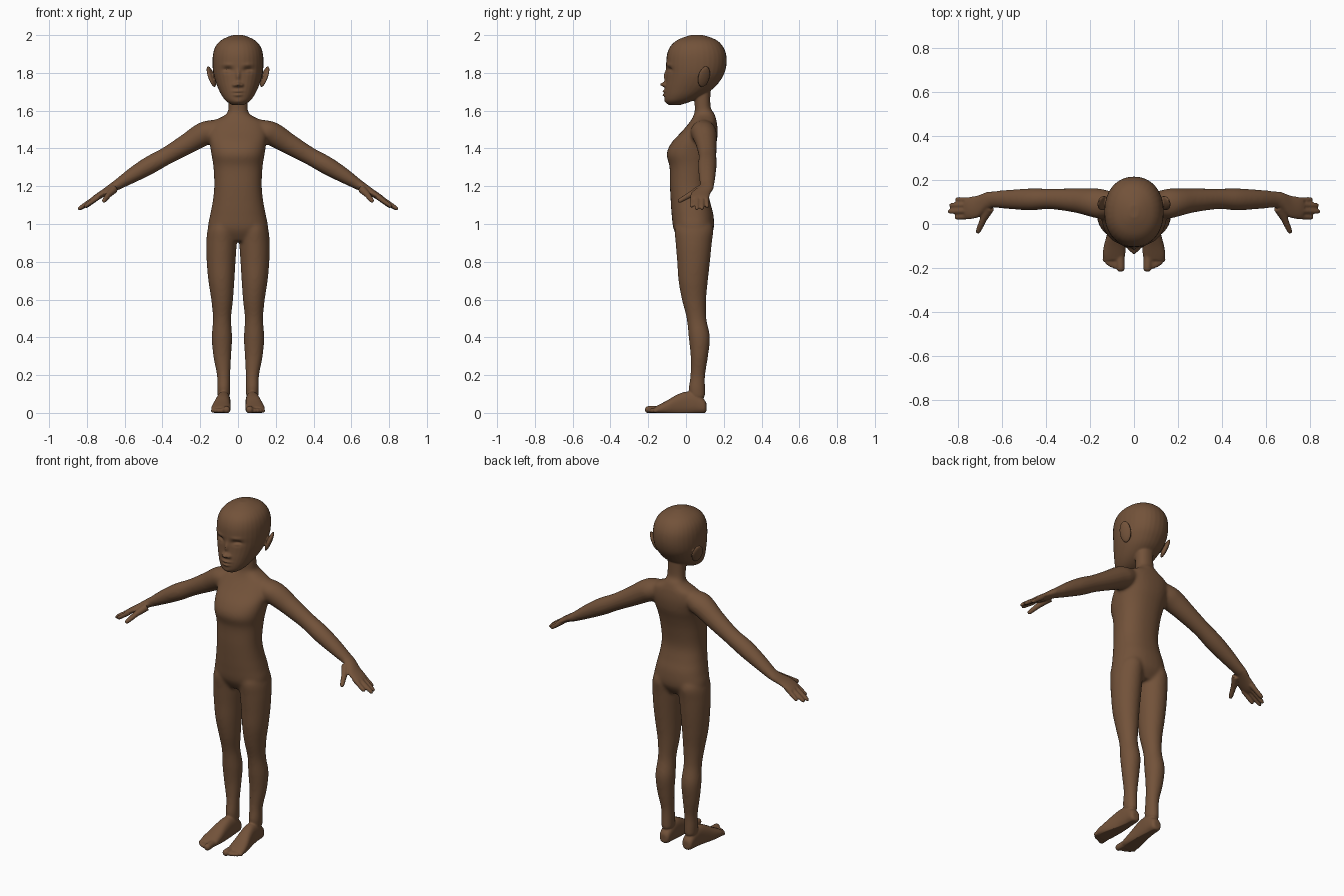
import bpy, bmesh, math
from mathutils import Vector, Matrix

skin = bpy.data.materials.new("brown_skin")
skin.diffuse_color = (0.17, 0.085, 0.042, 1)
X, Y, Z = Vector((1, 0, 0)), Vector((0, 1, 0)), Vector((0, 0, 1))


def spline(rows, steps=6):
    """Smoothly interpolate rows of numbers."""
    out = []
    for i in range(len(rows) - 1):
        p = [rows[max(0, min(len(rows) - 1, i + k))] for k in (-1, 0, 1, 2)]
        for s in range(steps):
            t = s / steps
            out.append([0.5 * (2 * b + (c - a) * t + (2 * a - 5 * b + 4 * c - d) * t * t
                               + (3 * b - a - 3 * c + d) * t ** 3) for a, b, c, d in zip(*p)])
    return out + [list(rows[-1])]


def loft(bm, rows, u, v, side=1, power=2.0, n=32):
    """Skin ellipse-like sections (cx, cy, cz, radius_u, radius_v)."""
    rings = []
    for cx, cy, cz, a, b in spline(rows):
        ring = []
        for k in range(n):
            t = 2 * math.pi * k / n
            c, s = math.cos(t), math.sin(t)
            q = Vector((cx, cy, cz))
            q += u * a * math.copysign(abs(c) ** (2 / power), c)
            q += v * b * math.copysign(abs(s) ** (2 / power), s)
            ring.append(bm.verts.new((q.x * side, q.y, q.z)))
        rings.append(ring)
    for r0, r1 in zip(rings, rings[1:]):
        for k in range(n):
            bm.faces.new((r0[k], r0[(k + 1) % n], r1[(k + 1) % n], r1[k]))
    bm.faces.new(rings[0][::-1])
    bm.faces.new(rings[-1])


def upright(bm, rows, side=1, power=2.0):
    """Vertical loft from rows (z, xmin, xmax, ymin, ymax)."""
    loft(bm, [((x0 + x1) / 2, (y0 + y1) / 2, z, (x1 - x0) / 2, (y1 - y0) / 2)
              for z, x0, x1, y0, y1 in rows], X, Y, side, power)


def digit(bm, p, q, r0, r1, side):
    """Round-tipped finger or toe."""
    p, q = Vector(p), Vector(q)
    d = (q - p).normalized()
    u = d.cross(Z).normalized()
    rows = [(*p.lerp(q, t), r, r) for t, r in
            ((0, r0), (0.45, (r0 + r1) / 2), (0.82, r1), (0.95, r1 * 0.75), (1, r1 * 0.3))]
    loft(bm, rows, u, u.cross(d), side, n=16)


def fuse(bm, name, voxel, rounds):
    """Merge overlapping parts into one smooth skin."""
    bmesh.ops.recalc_face_normals(bm, faces=bm.faces)
    me = bpy.data.meshes.new(name)
    bm.to_mesh(me)
    bm.free()
    ob = bpy.data.objects.new(name, me)
    bpy.context.collection.objects.link(ob)
    m = ob.modifiers.new("merge", 'REMESH')
    m.mode, m.voxel_size = 'VOXEL', voxel
    m = ob.modifiers.new("soften", 'SMOOTH')
    m.factor, m.iterations = 0.5, rounds
    dg = bpy.context.evaluated_depsgraph_get()
    result = bpy.data.meshes.new_from_object(ob.evaluated_get(dg))
    ob.modifiers.clear()
    ob.data = result
    return ob


# torso and neck
bm = bmesh.new()
torso = [(.91, .11, -.03, .11), (.97, .158, -.065, .146), (1.05, .147, -.076, .145),
         (1.12, .134, -.081, .127), (1.2, .126, -.085, .114), (1.3, .13, -.087, .127),
         (1.37, .141, -.102, .144), (1.43, .15, -.077, .162), (1.49, .155, -.022, .168),
         (1.54, .135, .02, .163), (1.57, .08, .038, .155), (1.59, .056, .045, .147),
         (1.62, .051, .046, .13), (1.72, .051, .04, .13)]
upright(bm, [(z, -a, a, y0, y1) for z, a, y0, y1 in torso], power=2.3)

# legs and arms
leg = [(.08, .042, .108, .02, .103), (.13, .041, .111, .014, .102), (.2, .041, .112, .023, .102),
       (.3, .036, .131, .024, .117), (.4, .031, .139, .014, .127), (.5, .036, .133, .003, .108),
       (.6, .026, .142, -.022, .107), (.7, .019, .157, -.04, .116), (.8, .013, .166, -.047, .127),
       (.9, .007, .168, -.055, .137), (.98, .01, .158, -.06, .144), (1.04, .04, .12, -.03, .11)]
arm = [(.09, .092, 1.515, .05, .045), (.15, .092, 1.49, .068, .062), (.2, .098, 1.467, .064, .062),
       (.27, .107, 1.424, .055, .055), (.38, .114, 1.36, .047, .047), (.47, .112, 1.31, .05, .048),
       (.56, .112, 1.257, .045, .04), (.64, .112, 1.207, .038, .028), (.67, .11, 1.19, .038, .025)]
for s in (1, -1):
    upright(bm, leg, s)
    loft(bm, arm, Y, Vector((.5, 0, .866)), s)
limbs = fuse(bm, "trunk_and_limbs", .008, 10)

# fine parts are added to the softened trunk
bm = bmesh.new()
bm.from_mesh(limbs.data)
bpy.data.objects.remove(limbs)

# head
head = [(1.63, .03, -.09, -.03), (1.65, .062, -.11, .03), (1.68, .086, -.114, .09),
        (1.72, .106, -.112, .148), (1.76, .121, -.107, .182), (1.8, .131, -.104, .204),
        (1.85, .135, -.105, .215), (1.9, .132, -.1, .212), (1.94, .119, -.083, .195),
        (1.97, .093, -.052, .167), (1.99, .056, -.008, .124), (2.001, .02, .03, .085)]
upright(bm, [(z, -a, a, y0, y1) for z, a, y0, y1 in head], power=2.15)

palm = [(.635, .112, 1.21, .036, .026), (.67, .105, 1.19, .04, .023), (.71, .08, 1.165, .05, .019),
        (.75, .073, 1.141, .05, .016), (.77, .073, 1.13, .044, .011)]
fingers = [((.74, .035, 1.143), (.815, .03, 1.09)), ((.75, .06, 1.143), (.847, .057, 1.077)),
           ((.75, .086, 1.141), (.84, .085, 1.078)), ((.735, .108, 1.145), (.812, .112, 1.088))]
foot = [(.075, .108, .03, .018, .022), (.075, .095, .035, .031, .037), (.075, .05, .05, .035, .056),
        (.077, 0, .05, .037, .062), (.082, -.05, .04, .042, .055), (.088, -.1, .028, .049, .038),
        (.091, -.14, .02, .051, .025), (.091, -.165, .016, .044, .016)]
toes = [(.06, -.217, .019), (.087, -.204, .012), (.104, -.197, .012), (.12, -.187, .0115),
        (.135, -.172, .011)]
for s in (1, -1):
    # hands
    loft(bm, palm, Y, Vector((.5, 0, .866)), s)
    for p, q in fingers:
        digit(bm, p, q, .0135, .0115, s)
    digit(bm, (.655, .075, 1.185), (.695, .005, 1.145), .022, .015, s)
    digit(bm, (.685, .022, 1.155), (.713, -.042, 1.118), .016, .012, s)
    # feet
    loft(bm, foot, X, Z, s, 2.4)
    for x, y, r in toes:
        digit(bm, (.082 + (x - .082) * .8, -.125, .02), (x, y, r * .85), r * 1.05, r, s)
    # ears
    turn = Matrix.Rotation(math.radians(18 * s), 4, 'Y') @ Matrix.Rotation(math.radians(-12), 4, 'X') \
        @ Matrix.Rotation(math.radians(22 * s), 4, 'Z')
    bmesh.ops.create_uvsphere(bm, u_segments=20, v_segments=14, radius=1,
                              matrix=Matrix.Translation((.141 * s, .095, 1.78))
                              @ turn @ Matrix.Diagonal((.013, .034, .06, 1)))
body = fuse(bm, "body", .005, 4)

# face sculpt: soft pushes (x, z, width, height, depth)
pushes = [(0, 1.785, .012, .028, -.013), (0, 1.739, .015, .012, -.027),
          (0, 1.703, .024, .0065, -.012), (0, 1.683, .02, .0065, -.011),
          (0, 1.645, .022, .012, -.004)]
for s in (1, -1):
    pushes += [(.02 * s, 1.735, .009, .008, -.012), (.054 * s, 1.815, .025, .014, .017),
               (.055 * s, 1.808, .017, .007, -.009), (.055 * s, 1.843, .025, .009, -.004)]
for v in body.data.vertices:
    c = v.co
    if c.z > 1.62 and c.y < 0:
        c.y += min(1, -c.y / .04) * sum(
            d * math.exp(-((c.x - x) / w) ** 2 - ((c.z - z) / h) ** 2) for x, z, w, h, d in pushes)
    c.z = max(c.z, 0)  # flat soles

body.data.materials.clear()
body.data.materials.append(skin)
for f in body.data.polygons:
    f.use_smooth = True
    f.material_index = 0
